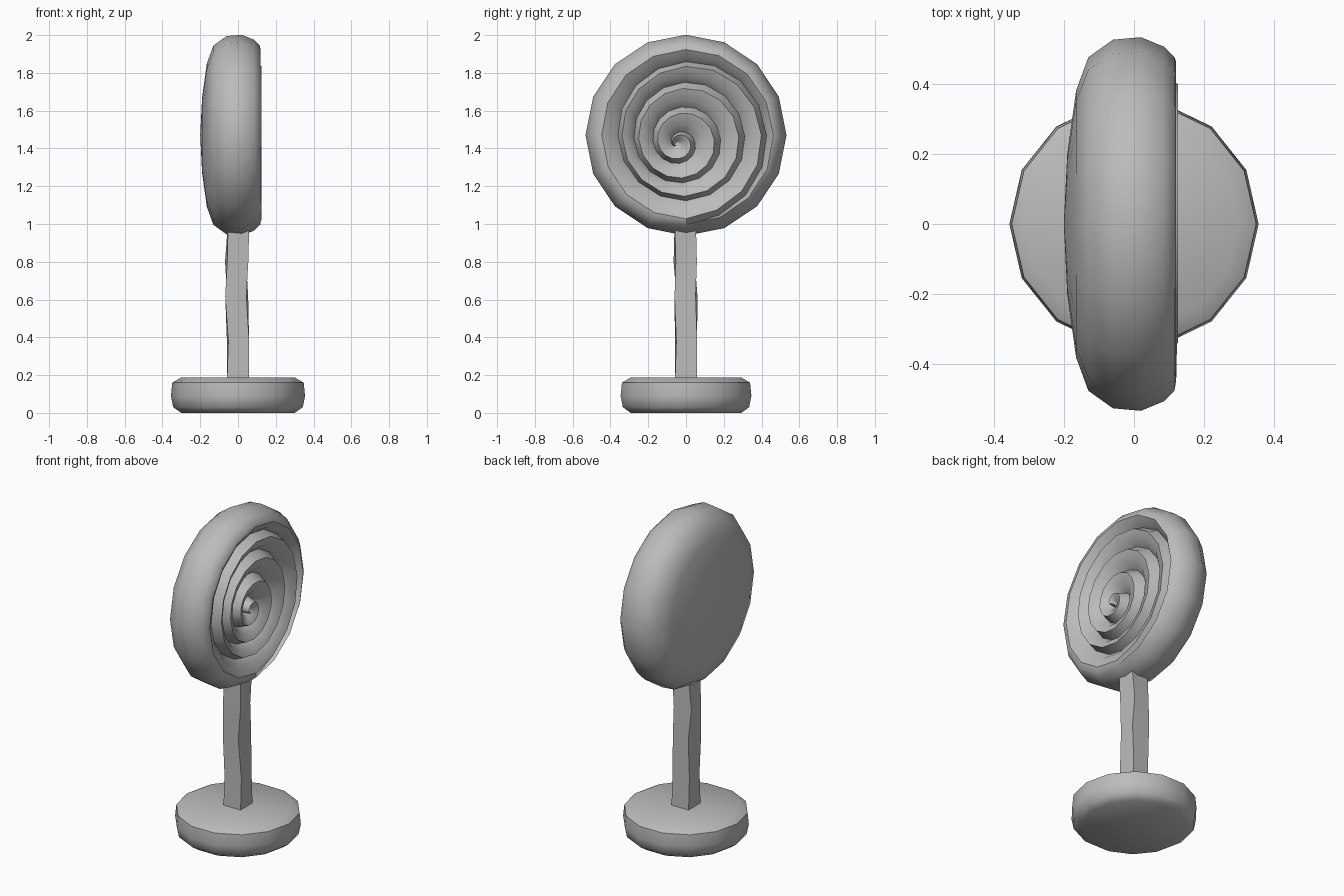
import bpy, bmesh, math

if "Cube" in bpy.data.objects:
    bpy.data.objects.remove(bpy.data.objects["Cube"])

SIDES = 16            # facets per turn of the candy
CZ = 1.47             # height of the candy centre
grey = bpy.data.materials.new("grey")
grey.diffuse_color = (0.5, 0.5, 0.5, 1)
grey.use_nodes = True
grey.node_tree.nodes["Principled BSDF"].inputs["Base Color"].default_value = grey.diffuse_color


def finish(bm, name, angle):
    bmesh.ops.remove_doubles(bm, verts=bm.verts, dist=0.0005)
    bmesh.ops.recalc_face_normals(bm, faces=bm.faces)
    mesh = bpy.data.meshes.new(name)
    bm.to_mesh(mesh)
    bm.free()
    ob = bpy.data.objects.new(name, mesh)
    bpy.context.collection.objects.link(ob)
    mesh.materials.append(grey)
    bpy.ops.object.select_all(action='DESELECT')
    ob.select_set(True)
    bpy.context.view_layer.objects.active = ob
    bpy.ops.object.shade_smooth_by_angle(angle=math.radians(angle))
    return ob


def skin(bm, rings, closed=True):
    """Join rows of points with quads."""
    rows = [[bm.verts.new(p) for p in ring] for ring in rings]
    for a, b in zip(rows, rows[1:]):
        n = len(a)
        for i in range(n if closed else n - 1):
            j = (i + 1) % n
            bm.faces.new((a[i], a[j], b[j], b[i]))
    return rows


def disc_point(x, r, turn):
    """Point on the candy; the middle of the swirl sits a little off centre."""
    a = -math.pi / 2 - 2 * math.pi * turn
    off = -0.05 * max(0, 1 - r / 0.36)
    return (x, r * math.cos(a) + off, CZ + off + r * math.sin(a))


def groove(turn):
    """Radius of the spiral groove after a number of turns."""
    radii = [0, 0.115, 0.235, 0.345, 0.47]
    if turn <= 0:
        return 0
    k = min(int(turn), 3)
    f = turn - k
    if k == 3:
        f = f ** 1.5
    return radii[k] + (radii[k + 1] - radii[k]) * f


# Candy: domed back and rounded rim, then the coiled front
bm = bmesh.new()
profile = [(0.115, 0.475), (0.085, 0.505), (0.02, 0.532), (-0.06, 0.525),
           (-0.13, 0.475), (-0.165, 0.38), (-0.19, 0.2)]
rows = skin(bm, [[disc_point(x, r, i / SIDES) for i in range(SIDES)]
                 if r > 0.36 else
                 [(x, r * math.cos(2 * math.pi * -i / SIDES - math.pi / 2),
                   CZ + r * math.sin(2 * math.pi * -i / SIDES - math.pi / 2))
                  for i in range(SIDES)] for x, r in profile])
tip = bm.verts.new((-0.2, 0, CZ))
for i in range(SIDES):
    bm.faces.new((rows[-1][i], rows[-1][(i + 1) % SIDES], tip))

sections = []
for s in range(-SIDES, 4 * SIDES + 1):
    turn = s / SIDES
    inner = groove(turn)
    last = turn >= 3
    outer = 0.475 if last else groove(turn + 1)
    width = outer - inner
    # the coil swells out of the groove; the outermost turn blends into the rim
    blend = min(1, (turn - 3) * 4) if last else 0
    end = 0.115 if last else 0.065
    sections.append([disc_point(x, inner + width * f, turn) for f, x in
                     ((0, 0.065), (0.3, 0.105 - 0.01 * blend),
                      (0.75, 0.125 - 0.005 * blend), (1, end))])
skin(bm, sections, closed=False)
finish(bm, "swirl_candy", 35)

# Stick: slightly crooked square bar
bm = bmesh.new()
levels = [(0.18, 0, 0, 0.058, 0), (0.38, 0, 0, 0.055, 4), (0.62, -0.007, 0, 0.056, -5),
          (0.8, -0.007, -0.004, 0.056, 6), (1.02, 0.004, -0.004, 0.056, 0)]
rings = []
for z, x, y, h, twist in levels:
    ring = []
    for k in range(4):
        a = math.radians(45 + 90 * k + twist)
        ring.append((x + h * 1.414 * math.cos(a), y + h * 1.414 * math.sin(a), z))
    rings.append(ring)
rows = skin(bm, rings)
bm.faces.new(rows[0])
bm.faces.new(rows[-1])
finish(bm, "stick", 35)

# Base: thick rounded puck
bm = bmesh.new()
puck = [(0.30, 0.0), (0.343, 0.03), (0.355, 0.09), (0.348, 0.16), (0.30, 0.188)]
n = 14
rows = skin(bm, [[(r * math.cos(2 * math.pi * i / n), r * math.sin(2 * math.pi * i / n), z)
                  for i in range(n)] for r, z in puck])
bm.faces.new(rows[0])
bm.faces.new(rows[-1])
finish(bm, "base", 50)
